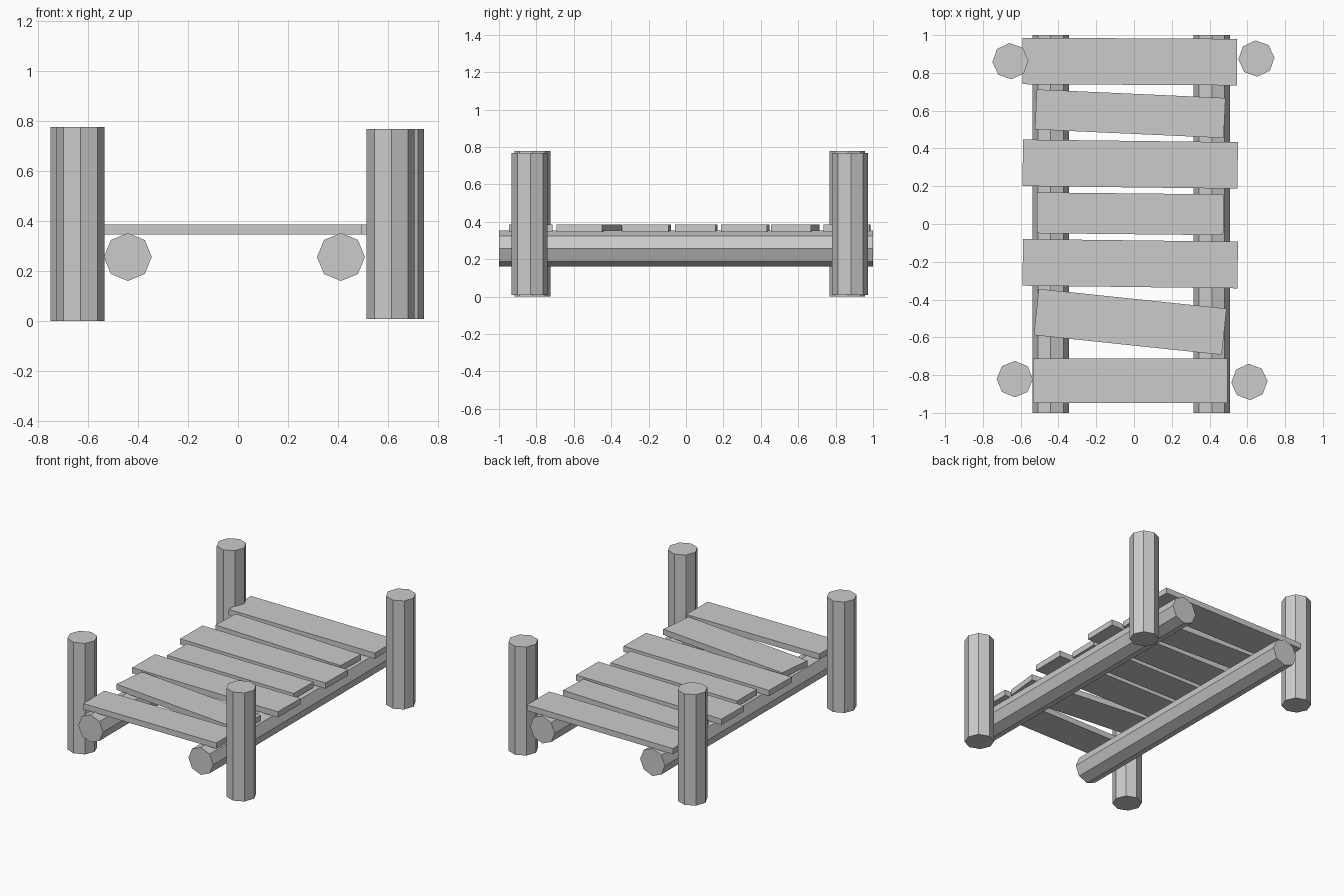
import bpy
from math import radians, pi

if "Cube" in bpy.data.objects:
    bpy.data.objects.remove(bpy.data.objects["Cube"])


def log(name, loc, radius, length, rot):
    bpy.ops.mesh.primitive_cylinder_add(vertices=8, radius=radius, depth=length,
                                        location=loc, rotation=rot)
    bpy.context.object.name = name


def plank(name, x, y, length, width, angle):
    bpy.ops.mesh.primitive_cube_add(size=1, location=(x, y, 0.366),
                                    rotation=(0, 0, radians(angle)))
    ob = bpy.context.object
    ob.name = name
    ob.scale = (length, width, 0.04)


# Two long beams under the deck
log("left_beam", (-0.441, 0, 0.256), 0.096, 2.0, (pi / 2, 0, 0))
log("right_beam", (0.412, 0, 0.256), 0.096, 2.0, (pi / 2, 0, 0))

# Corner posts: x, y, bottom, top, twist
posts = {
    "back_left_post": (-0.654, 0.862, 0.0, 0.777, 3),
    "back_right_post": (0.648, 0.876, 0.008, 0.768, 3),
    "front_left_post": (-0.631, -0.821, 0.0, 0.777, 0),
    "front_right_post": (0.611, -0.836, 0.008, 0.768, 2),
}
for name, (x, y, z0, z1, twist) in posts.items():
    log(name, (x, y, (z0 + z1) / 2), 0.096, z1 - z0, (0, 0, radians(twist)))

# Uneven deck planks, back to front: x, y, length, width, angle
planks = [
    (-0.022, 0.860, 1.136, 0.246, -0.3),
    (-0.020, 0.584, 1.000, 0.212, -2.6),
    (-0.020, 0.317, 1.138, 0.246, -0.7),
    (-0.020, 0.054, 0.987, 0.216, -0.6),
    (-0.020, -0.210, 1.138, 0.247, -0.7),
    (-0.020, -0.518, 1.000, 0.246, -6.0),
    (-0.020, -0.830, 1.032, 0.235, 0.0),
]
for i, p in enumerate(planks, 1):
    plank(f"deck_plank_{i}", *p)
